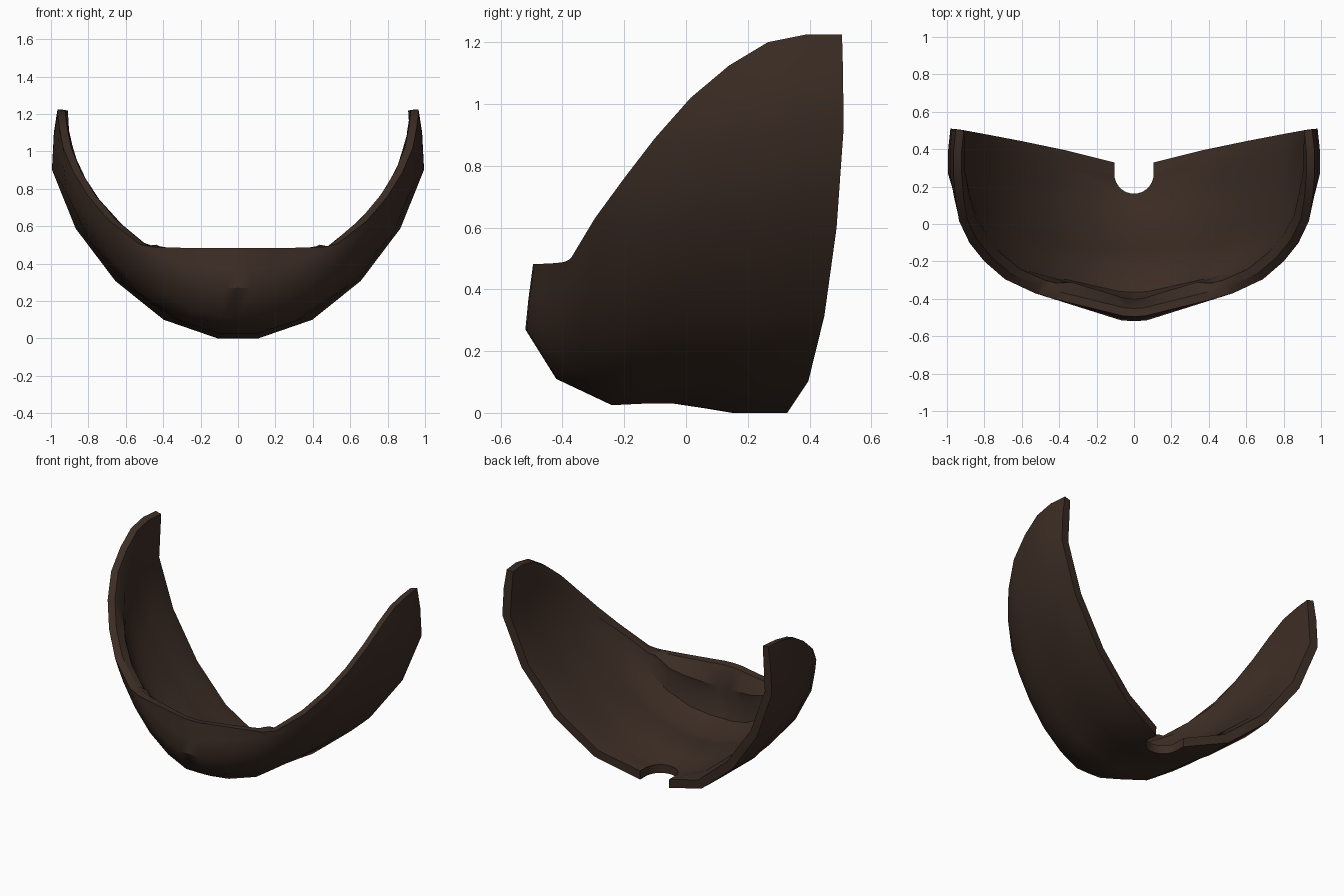
import bpy, bmesh
from math import pi, cos, sin

if "Cube" in bpy.data.objects:
    bpy.data.objects.remove(bpy.data.objects["Cube"])

# Rows from the back edge to the front rim: centre (y, z), rim (x, y, z), fullness of the U section
ROWS = [
    (.29, .0, .953, .505, 1.225, 1), (.23, .0, .965, .39, 1.225, 1),
    (.15, .0, .965, .265, 1.2, 1), (.06, .015, .955, .14, 1.125, .8),
    (-.04, .03, .935, .015, 1.02, .65), (-.14, .03, .88, -.10, .89, .5),
    (-.24, .025, .80, -.20, .76, .35), (-.42, .11, .69, -.295, .63, .1),
    (-.52, .27, .53, -.37, .505, 0), (-.51, .37, .49, -.38, .495, 0),
    (-.495, .482, .45, -.395, .488, 0),
]
# Section fractions from centre to rim
FULL = [0, .113, .412, .68, .90, 1.03, 1.02, 1]
FLAT = [0, .13, .34, .56, .74, .885, .955, 1]
RISE = [0, 0, .083, .256, .49, .75, .9, 1]


def make_object(name, bm):
    mesh = bpy.data.meshes.new(name)
    bm.to_mesh(mesh)
    bm.free()
    ob = bpy.data.objects.new(name, mesh)
    bpy.context.collection.objects.link(ob)
    return ob


# Outer skin of the curved guard
bm = bmesh.new()
grid = []
weights = []
n = len(FULL) - 1
last = len(ROWS) - 1
for r, (cy, cz, rx, ry, rz, b) in enumerate(ROWS):
    line = []
    for c in range(-n, n + 1):
        k = abs(c)
        f = FLAT[k] + (FULL[k] - FLAT[k]) * b
        x = f * rx * (1 if c >= 0 else -1)
        g = max(0, f - .1) / .9 if b < .2 else f ** (1.5 - .7 * b)
        line.append(bm.verts.new((x, cy + (ry - cy) * g, cz + (rz - cz) * RISE[k])))
        # Thin rim, slightly thicker back edge, padded interior, thickest chin
        if r == last or k == n:
            w = .4
        elif r == 0 or (k < 2 and r < 3):
            w = .5
        elif r >= 8 and k < 5:
            w = 1
        else:
            w = .75
        weights.append(w)
    grid.append(line)
for a, b in zip(grid, grid[1:]):
    for i in range(2 * n):
        bm.faces.new((a[i], a[i + 1], b[i + 1], b[i]))
bmesh.ops.recalc_face_normals(bm, faces=bm.faces)
bm.faces.ensure_lookup_table()
if bm.faces[n].normal.z > 0:
    bmesh.ops.reverse_faces(bm, faces=bm.faces)
guard = make_object("curved_guard", bm)

# Varying shell thickness
group = guard.vertex_groups.new(name="thickness")
for i, w in enumerate(weights):
    group.add([i], w, 'REPLACE')
solid = guard.modifiers.new("shell", 'SOLIDIFY')
solid.thickness = .11
solid.offset = -1
solid.vertex_group = "thickness"

# Round-ended notch in the back edge
bm = bmesh.new()
outline = [(.105 * cos(pi + pi * i / 16), .267 + .105 * sin(pi + pi * i / 16)) for i in range(17)]
outline += [(.105, .6), (-.105, .6)]
face = bm.faces.new([bm.verts.new((x, y, -.2)) for x, y in outline])
ext = bmesh.ops.extrude_face_region(bm, geom=[face])
bmesh.ops.translate(bm, vec=(0, 0, .6), verts=[v for v in ext["geom"] if isinstance(v, bmesh.types.BMVert)])
bmesh.ops.recalc_face_normals(bm, faces=bm.faces)
cutter = make_object("notch_cutter", bm)
cutter.hide_render = True
cut = guard.modifiers.new("notch", 'BOOLEAN')
cut.operation = 'DIFFERENCE'
cut.solver = 'EXACT'
cut.object = cutter

# Apply, shade and colour
bpy.context.view_layer.objects.active = guard
cutter.select_set(False)
guard.select_set(True)
for m in ("shell", "notch"):
    bpy.ops.object.modifier_apply(modifier=m)
bpy.data.objects.remove(cutter)
bpy.ops.object.shade_smooth_by_angle(angle=.6)
mat = bpy.data.materials.new("dark_brown")
mat.diffuse_color = (.045, .026, .018, 1)
mat.use_nodes = True
mat.node_tree.nodes["Principled BSDF"].inputs["Base Color"].default_value = mat.diffuse_color
guard.data.materials.append(mat)
